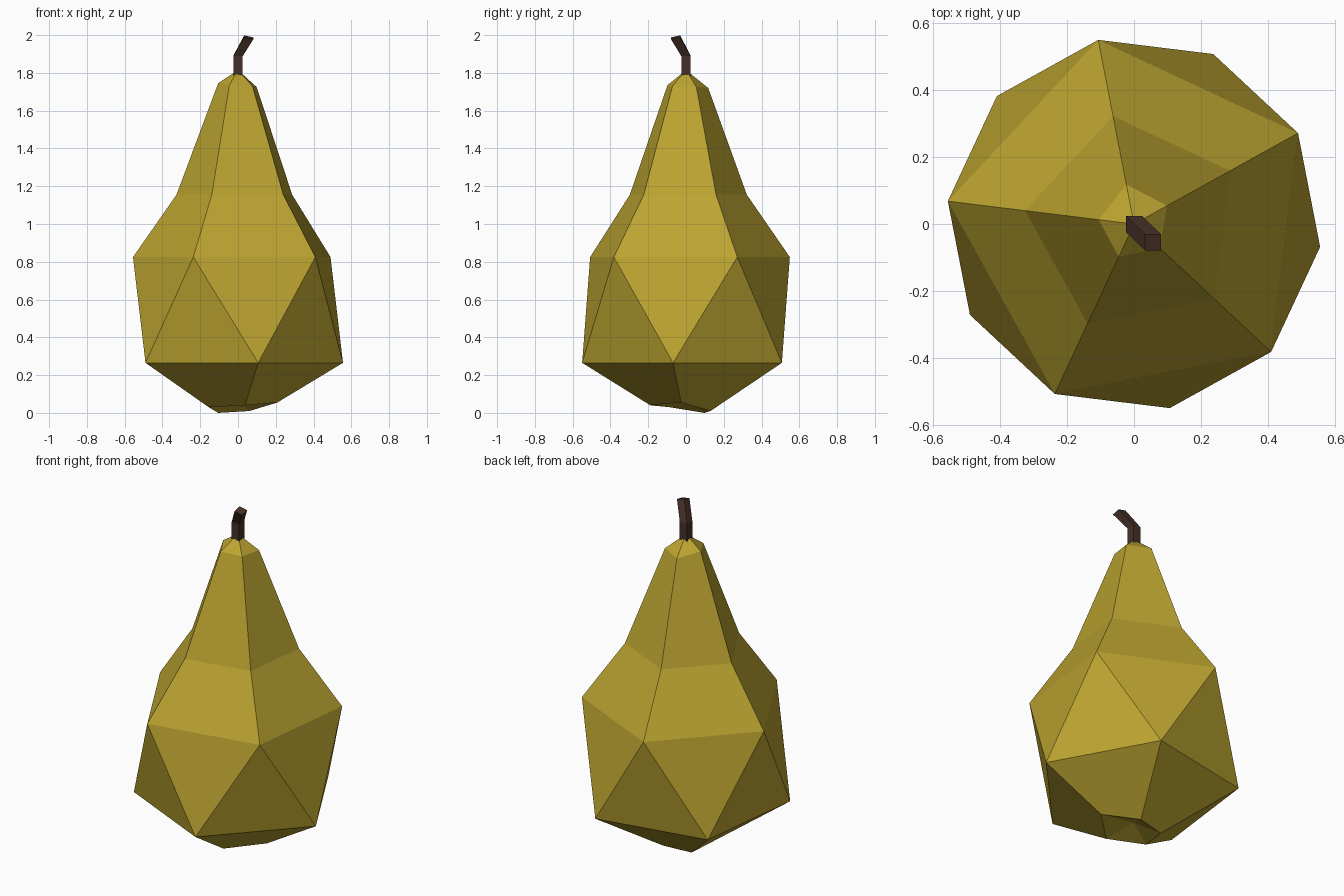
import bpy, bmesh
from math import sin, cos, radians

if "Cube" in bpy.data.objects:
    bpy.data.objects.remove(bpy.data.objects["Cube"])


def make_object(name, bm, color):
    bmesh.ops.recalc_face_normals(bm, faces=bm.faces)
    mesh = bpy.data.meshes.new(name)
    bm.to_mesh(mesh)
    bm.free()
    mat = bpy.data.materials.new(name + "_colour")
    mat.diffuse_color = color
    mat.use_nodes = True
    mat.node_tree.nodes["Principled BSDF"].inputs["Base Color"].default_value = mat.diffuse_color
    mesh.materials.append(mat)
    obj = bpy.data.objects.new(name, mesh)
    bpy.context.collection.objects.link(obj)


def ring(bm, start, radii, heights):
    pts = []
    for i in range(5):
        a = radians(start + 72 * i)
        pts.append(bm.verts.new((radii[i] * cos(a), radii[i] * sin(a), heights[i])))
    return pts


def bridge(bm, a, b):
    n = len(a)
    for i in range(n):
        j = (i + 1) % n
        bm.faces.new((a[i], a[j], b[j], b[i]))


def fan(bm, pts, tip):
    for i in range(len(pts)):
        bm.faces.new((pts[i], pts[(i + 1) % len(pts)], tip))


# Fruit body: five-sided rings, the belly twisted by half a step
bm = bmesh.new()
base = ring(bm, -7, [0.21, 0.143, 0.143, 0.177, 0.192], [0.055, 0.01, 0.0, 0.03, 0.04])
belly = ring(bm, -7, [0.56] * 5, [0.265] * 5)
shoulder = ring(bm, 29, [0.56] * 5, [0.825] * 5)
neck = ring(bm, 29, [0.328] * 5, [1.155] * 5)
crown = ring(bm, 29, [0.113, 0.12, 0.106, 0.108, 0.105], [1.725, 1.72, 1.745, 1.735, 1.73])
fan(bm, base, bm.verts.new((0, 0, 0.07)))
bridge(bm, base, belly)
for i in range(5):
    j = (i + 1) % 5
    bm.faces.new((belly[i], belly[j], shoulder[i]))
    bm.faces.new((belly[j], shoulder[j], shoulder[i]))
bridge(bm, shoulder, neck)
bridge(bm, neck, crown)
fan(bm, crown, bm.verts.new((0, 0, 1.815)))
make_object("pear_body", bm, (0.5, 0.37, 0.03, 1))

# Stem: square bar with one bend toward front right
bm = bmesh.new()
h = 0.024
corners = [(-h, -h), (h, -h), (h, h), (-h, h)]
rings = []
for cx, cy, z, tilt in [(0, 0, 1.76, 0), (0, 0, 1.89, 0.06), (0.057, -0.055, 1.988, 0.22)]:
    rings.append([bm.verts.new((cx + x, cy + y, z + tilt * (y - x))) for x, y in corners])
bridge(bm, rings[0], rings[1])
bridge(bm, rings[1], rings[2])
bm.faces.new(rings[0])
bm.faces.new(rings[2])
make_object("stem", bm, (0.06, 0.03, 0.02, 1))
